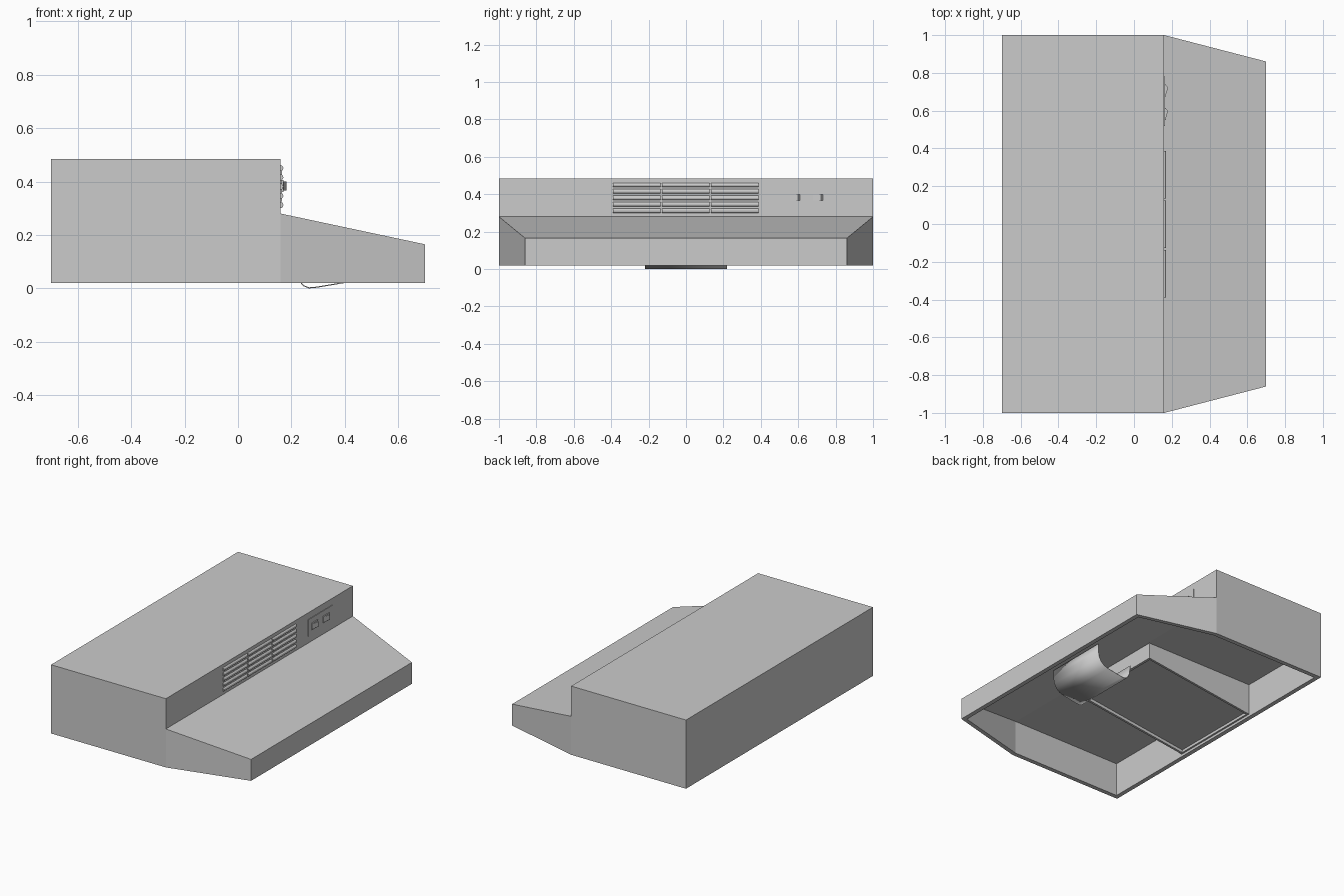
import bpy, bmesh, math

if "Cube" in bpy.data.objects:
    bpy.data.objects.remove(bpy.data.objects["Cube"])


def finish(name, bm):
    bmesh.ops.recalc_face_normals(bm, faces=bm.faces[:])
    me = bpy.data.meshes.new(name)
    bm.to_mesh(me)
    bm.free()
    ob = bpy.data.objects.new(name, me)
    bpy.context.collection.objects.link(ob)
    return ob


def prism(name, pts, caps=None):
    """Loft an (x, z, y0, y1) profile across y; caps lists the side polygons."""
    bm = bmesh.new()
    near = [bm.verts.new((x, y0, z)) for x, z, y0, y1 in pts]
    far = [bm.verts.new((x, y1, z)) for x, z, y0, y1 in pts]
    n = len(pts)
    for i in range(n):
        j = (i + 1) % n
        bm.faces.new((near[i], near[j], far[j], far[i]))
    for cap in caps or [range(n)]:
        bm.faces.new([near[i] for i in cap])
        bm.faces.new([far[i] for i in cap])
    return finish(name, bm)


def box(name, x, y, z):
    return prism(name, [(a, c, y[0], y[1]) for a, c in
                        ((x[0], z[0]), (x[1], z[0]), (x[1], z[1]), (x[0], z[1]))])


def sym(x, z, w):
    return (x, z, -w, w)


# Hood shell: stepped profile, tapering toward the front lip
body = prism("hood_shell", [
    sym(-.7, .02, 1), sym(.16, .02, 1), sym(.7, .02, .86), sym(.7, .165, .86),
    sym(.16, .28, 1), sym(.16, .485, 1), sym(-.7, .485, 1)],
    [(0, 1, 4, 5, 6), (1, 2, 3, 4)])

# Hollow underside
cutter = prism("cavity_cutter", [
    sym(-.67, -.05, .97), sym(.16, -.05, .97), sym(.67, -.05, .84),
    sym(.67, .14, .84), sym(.16, .25, .97), sym(-.67, .25, .97)],
    [(0, 1, 4, 5), (1, 2, 3, 4)])
mod = body.modifiers.new("cavity", 'BOOLEAN')
mod.operation = 'DIFFERENCE'
mod.solver = 'EXACT'
mod.object = cutter
bpy.context.view_layer.objects.active = body
bpy.ops.object.modifier_apply(modifier=mod.name)
bpy.data.objects.remove(cutter)

# Slanted filter housing with recessed filter panel
housing = prism("filter_housing", [
    sym(-.675, .036, .33), sym(.15, .142, .33), sym(.15, .255, .33), sym(-.675, .255, .33)])
bm = bmesh.new()
bm.from_mesh(housing.data)
bm.normal_update()
under = [f for f in bm.faces if f.normal.z < -.5]
bmesh.ops.inset_region(bm, faces=under, thickness=.022, depth=0)
bmesh.ops.inset_region(bm, faces=under, thickness=.001, depth=-.02)
bm.to_mesh(housing.data)
bm.free()

# Curved lamp cover under the front
curve = [(.48, .17), (.479, .12), (.472, .08), (.455, .05), (.43, .03), (.40, .02),
         (.335, .009), (.285, .001), (.265, 0), (.245, .008), (.23, .025),
         (.22, .05), (.212, .11)]
bm = bmesh.new()
rows = [[bm.verts.new((x, y, z)) for x, z in curve] for y in (-.22, .22)]
for i in range(len(curve) - 1):
    bm.faces.new((rows[0][i], rows[0][i + 1], rows[1][i + 1], rows[1][i]))
lamp = finish("lamp_cover", bm)
for v in lamp.data.polygons:
    v.use_smooth = True
thick = lamp.modifiers.new("thickness", 'SOLIDIFY')
thick.thickness = .004
# keep the thickness on the inner side of the cover
thick.offset = -1 if lamp.data.polygons[6].normal.z < 0 else 1

# Vent louvres: three panels of rounded slats
for p, (y0, y1) in enumerate(((-.39, -.137), (-.127, .125), (.135, .387))):
    for s in range(5):
        zc = .312 + s * .0345
        arc = [(.158 + .012 * math.sin(a), zc - .012 * math.cos(a))
               for a in (i * math.pi / 6 for i in range(7))]
        prism(f"vent_slat_{p}_{s}", [(x, z, y0, y1) for x, z in arc])

# Switch plate, switch frames and wedge rockers
box("switch_plate", (.155, .164), (.52, .78), (.325, .44))
for k, yc in enumerate((.583, .706)):
    lo, hi = yc - .032, yc + .032
    for n, (ys, zs) in enumerate((((lo, hi), (.361, .366)), ((lo, hi), (.400, .405)),
                                  ((lo, lo + .005), (.366, .400)),
                                  ((hi - .005, hi), (.366, .400)))):
        box(f"switch_frame_{k}_{n}", (.16, .170), ys, zs)
    bm = bmesh.new()
    shape = [(.16, lo + .005), (.167, lo + .005), (.181, yc + .017),
             (.170, hi - .005), (.16, hi - .005)]
    face = bm.faces.new([bm.verts.new((x, y, .366)) for x, y in shape])
    ext = bmesh.ops.extrude_face_region(bm, geom=[face])
    bmesh.ops.translate(bm, vec=(0, 0, .034),
                        verts=[g for g in ext["geom"] if isinstance(g, bmesh.types.BMVert)])
    finish(f"switch_rocker_{k}", bm)
